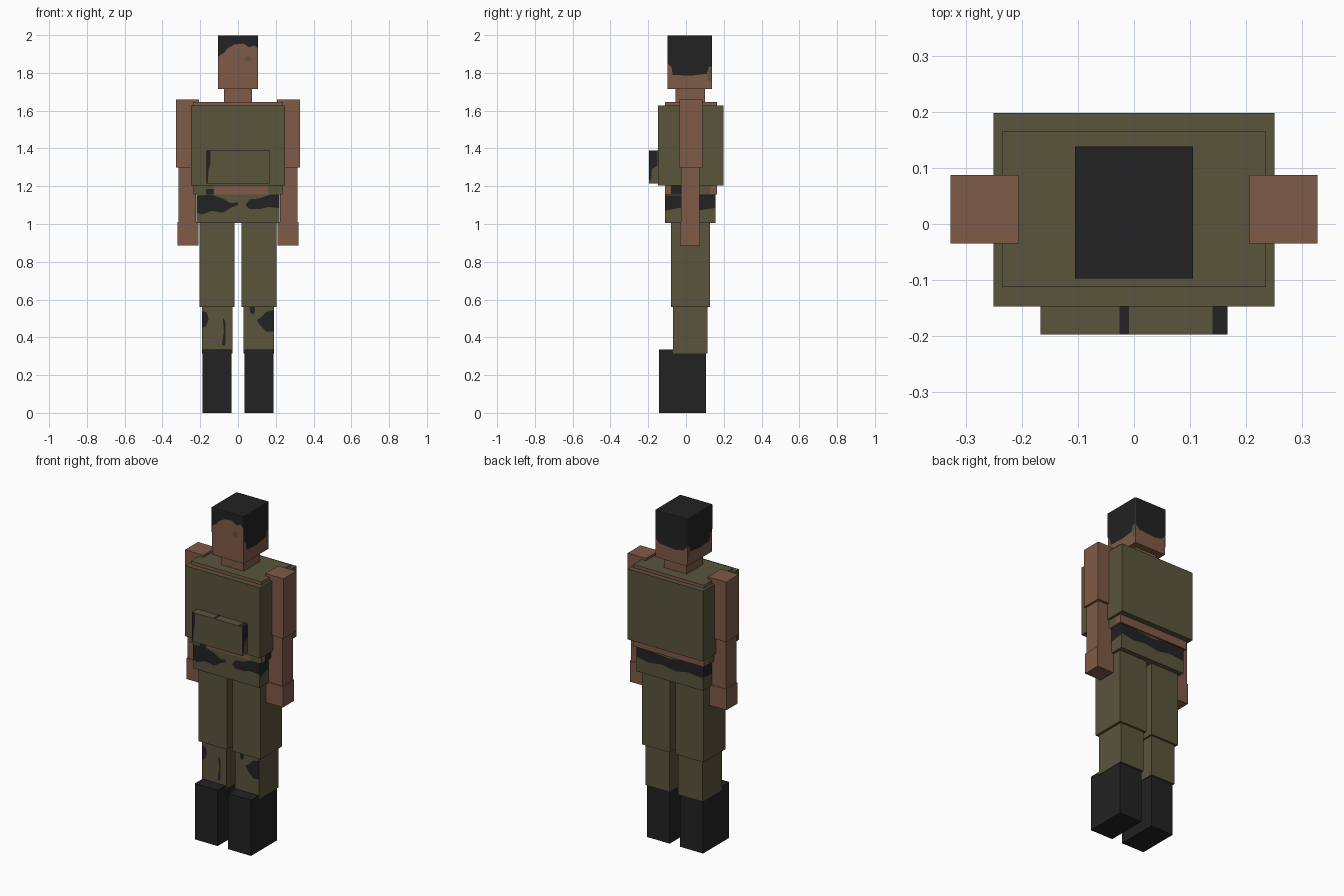
import bpy
import bmesh
from mathutils import Vector


def material(name, rgb):
    m = bpy.data.materials.new(name)
    m.diffuse_color = (*rgb, 1)
    return m


olive = material("olive cloth", (0.100, 0.090, 0.046))
skin = material("skin", (0.212, 0.103, 0.063))
dark = material("near black", (0.016, 0.016, 0.016))


def finish(bm, name, *mats):
    me = bpy.data.meshes.new(name)
    bm.to_mesh(me)
    bm.free()
    for m in mats:
        me.materials.append(m)
    ob = bpy.data.objects.new(name, me)
    bpy.context.collection.objects.link(ob)
    return ob


def box(name, x, y, z, mat, top=None):
    """Box from ranges; its top face may have its own colour."""
    bm = bmesh.new()
    bmesh.ops.create_cube(bm, size=1)
    for v in bm.verts:
        v.co = Vector([r[0] if c < 0 else r[1] for c, r in zip(v.co, (x, y, z))])
    bm.normal_update()
    if top:
        for f in bm.faces:
            f.material_index = int(f.normal.z > 0.5)
    return finish(bm, name, *([mat, top] if top else [mat]))


def patch(name, axis, pos, direction, pts, mat):
    """Thin painted polygon lying just in front of an axis-aligned face."""
    bm = bmesh.new()
    verts = []
    for p in pts:
        co = list(p)
        co.insert(axis, pos + direction * 0.002)
        verts.append(bm.verts.new(co))
    f = bm.faces.new(verts)
    f.normal_update()
    if f.normal[axis] * direction < 0:
        f.normal_flip()
    return finish(bm, name, mat)


def rect(a0, a1, b0, b1):
    return [(a0, b0), (a1, b0), (a1, b1), (a0, b1)]


# Head and neck
box("head", (-.105, .105), (-.097, .138), (1.715, 1.998), skin, dark)
box("neck", (-.075, .075), (-.055, .10), (1.64, 1.72), skin)

# Body, vest, hips and front pouch
box("torso", (-.235, .235), (-.112, .165), (1.155, 1.646), skin, olive)
box("vest", (-.25, .25), (-.147, .198), (1.205, 1.628), olive)
box("hips", (-.22, .22), (-.11, .155), (1.005, 1.16), olive)
box("pouch", (-.167, .167), (-.197, -.14), (1.215, 1.39), olive)

# Limbs, mirrored left and right
LIMBS = [
    ("upper_arm", (.206, .327), (-.035, .087), (1.30, 1.66), skin),
    ("forearm", (.222, .315), (-.027, .072), (1.005, 1.30), skin),
    ("hand", (.21, .321), (-.032, .075), (.885, 1.01), skin),
    ("thigh", (.018, .205), (-.08, .127), (.56, 1.005), olive),
    ("shin", (.028, .19), (-.07, .115), (.315, .56), olive),
    ("boot", (.035, .187), (-.143, .105), (0, .335), dark),
]
for s, side in ((1, "right"), (-1, "left")):
    for name, x, y, z, mat in LIMBS:
        box(f"{side}_{name}", sorted((s * x[0], s * x[1])), y, z, mat)

# Hair on the front, back and sides of the head
patch("hair_front", 1, -.097, -1,
      [(-.105, 1.998), (.105, 1.998), (.105, 1.93), (.085, 1.945), (.06, 1.935),
       (.03, 1.955), (-.02, 1.95), (-.055, 1.93), (-.075, 1.905), (-.09, 1.90),
       (-.105, 1.885)], dark)
patch("brow_spot", 1, -.097, -1, [(.035, 1.875), (.05, 1.86), (.07, 1.87),
                                  (.065, 1.89), (.045, 1.893)], olive)
patch("hair_back", 1, .138, 1,
      [(-.105, 1.998), (.105, 1.998), (.105, 1.83), (.08, 1.805), (.03, 1.80),
       (-.03, 1.795), (-.08, 1.805), (-.105, 1.83)], dark)
for s, side in ((1, "right"), (-1, "left")):
    patch(f"{side}_hair", 0, s * .105, s,
          [(-.097, 1.998), (.138, 1.998), (.138, 1.835), (.12, 1.83), (.11, 1.795),
           (.02, 1.785), (-.07, 1.79), (-.077, 1.83), (-.097, 1.85)], dark)
    patch(f"{side}_hair_edge", 0, s * .105, s, rect(.115, .138, 1.76, 1.828), olive)

# Dark camouflage belt around the hips
patch("belt_front_left", 1, -.11, -1,
      [(-.22, 1.06), (-.19, 1.05), (-.14, 1.07), (-.08, 1.06), (-.03, 1.09), (0, 1.10),
       (0, 1.115), (-.04, 1.11), (-.08, 1.135), (-.14, 1.155), (-.22, 1.15)], dark)
patch("belt_front_right", 1, -.11, -1,
      [(.04, 1.10), (.06, 1.08), (.12, 1.08), (.16, 1.09), (.22, 1.085),
       (.22, 1.155), (.17, 1.155), (.11, 1.135), (.06, 1.13)], dark)
patch("belt_back", 1, .155, 1,
      [(-.22, 1.08), (-.12, 1.09), (-.04, 1.075), (.05, 1.09), (.14, 1.08), (.22, 1.095),
       (.22, 1.155), (.1, 1.15), (0, 1.14), (-.1, 1.155), (-.22, 1.155)], dark)
for s, side in ((1, "right"), (-1, "left")):
    patch(f"{side}_belt", 0, s * .22, s,
          [(-.11, 1.07), (-.04, 1.085), (.05, 1.07), (.155, 1.085),
           (.155, 1.155), (-.11, 1.15)], dark)
    # Waist and shoulder cloth
    patch(f"{side}_waist_dark", 0, s * .235, s, rect(-.08, .03, 1.158, 1.205), dark)
    patch(f"{side}_waist_olive", 0, s * .235, s, rect(.03, .13, 1.158, 1.205), olive)
patch("waist_olive_left", 1, -.112, -1, rect(-.235, -.125, 1.156, 1.205), olive)
patch("waist_olive_right", 1, -.112, -1, rect(.16, .235, 1.156, 1.205), olive)
patch("waist_spot", 1, -.114, -1, rect(-.17, -.13, 1.156, 1.185), dark)

# Pouch markings
patch("pouch_front_mark", 1, -.197, -1,
      [(-.167, 1.215), (-.16, 1.215), (-.155, 1.29), (-.146, 1.32),
       (-.146, 1.39), (-.167, 1.39)], dark)
patch("pouch_top_mark_middle", 2, 1.39, 1, rect(-.026, -.009, -.197, -.147), dark)
patch("pouch_top_mark_right", 2, 1.39, 1, rect(.14, .167, -.197, -.147), dark)
for s, side in ((1, "right"), (-1, "left")):
    patch(f"{side}_pouch_mark", 0, s * .167, s,
          [(-.197, 1.24), (-.185, 1.23), (-.18, 1.29), (-.15, 1.31),
           (-.15, 1.39), (-.197, 1.39)], dark)

# Camouflage spots on the shins
SPOTS = [
    [(-.19, .45), (-.17, .46), (-.155, .495), (-.165, .53), (-.19, .54)],
    [(-.085, .36), (-.068, .355), (-.065, .42), (-.068, .49), (-.08, .50), (-.075, .43)],
    [(.19, .43), (.15, .43), (.12, .46), (.10, .49), (.125, .51), (.15, .535), (.19, .545)],
    [(.06, .56), (.065, .53), (.08, .52), (.09, .54), (.09, .56)],
]
for i, pts in enumerate(SPOTS):
    patch(f"shin_spot_{i + 1}", 1, -.07, -1, pts, dark)
